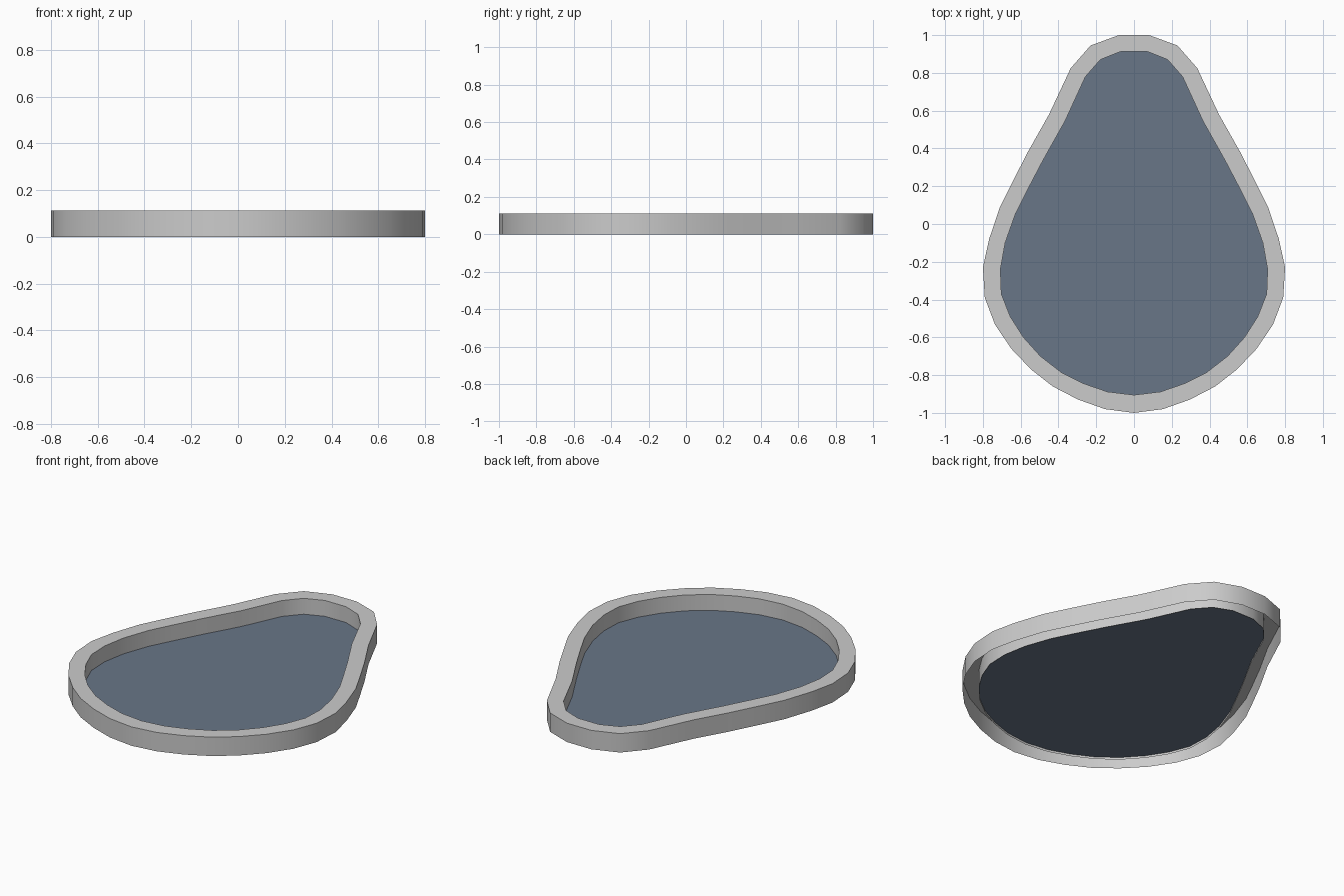
import bpy, math

if "Cube" in bpy.data.objects:
    bpy.data.objects.remove(bpy.data.objects["Cube"])

H = 0.112      # rim height
PANE_Z = 0.018

def material(name, rgb):
    m = bpy.data.materials.new(name)
    m.diffuse_color = (*rgb, 1)
    m.use_nodes = True
    m.node_tree.nodes["Principled BSDF"].inputs["Base Color"].default_value = m.diffuse_color
    return m

def mirrored(half, foot):
    # right half runs from the tip down; close it with the foot point and mirror
    return half + [(0, foot)] + [(-x, y) for x, y in reversed(half)]

def make(name, verts, faces, mat):
    me = bpy.data.meshes.new(name)
    me.from_pydata(verts, [], faces)
    me.materials.append(mat)
    ob = bpy.data.objects.new(name, me)
    bpy.context.collection.objects.link(ob)
    return ob

# pear-shaped outlines, right half
outer = mirrored([(.08, 1), (.23, .945), (.335, .825), (.45, .58), (.56, .385),
                  (.645, .22), (.71, .09), (.767, -.08), (.8, -.23), (.79, -.39),
                  (.737, -.53), (.65, -.66), (.545, -.77), (.43, -.86),
                  (.295, -.93), (.153, -.98)], -1)
inner = mirrored([(.07, .913), (.178, .87), (.257, .78), (.365, .545), (.48, .34),
                  (.565, .178), (.627, .055), (.682, -.1), (.707, -.24), (.702, -.37),
                  (.655, -.49), (.585, -.6), (.495, -.7), (.385, -.785),
                  (.265, -.845), (.14, -.888)], -.905)

grey = material("light grey", (0.6, 0.6, 0.6))
blue = material("slate blue", (0.14, 0.18, 0.245))

# hollow rim: outer wall, flat top and inner wall, open underneath
n = len(outer)
rings = [(outer, 0), (outer, H), (inner, H), (inner, 0.005)]
verts = [(x, y, z) for ring, z in rings for x, y in ring]
faces = []
for r in range(3):
    for i in range(n):
        j = (i + 1) % n
        faces.append((r * n + j, r * n + i, (r + 1) * n + i, (r + 1) * n + j))
rim = make("rim", verts, faces, grey)

# flat pane near the bottom
pane = make("pane", [(x, y, PANE_Z) for x, y in inner], [tuple(reversed(range(n)))], blue)

bpy.context.view_layer.objects.active = rim
rim.select_set(True)
bpy.ops.object.shade_smooth_by_angle(angle=math.radians(30))
